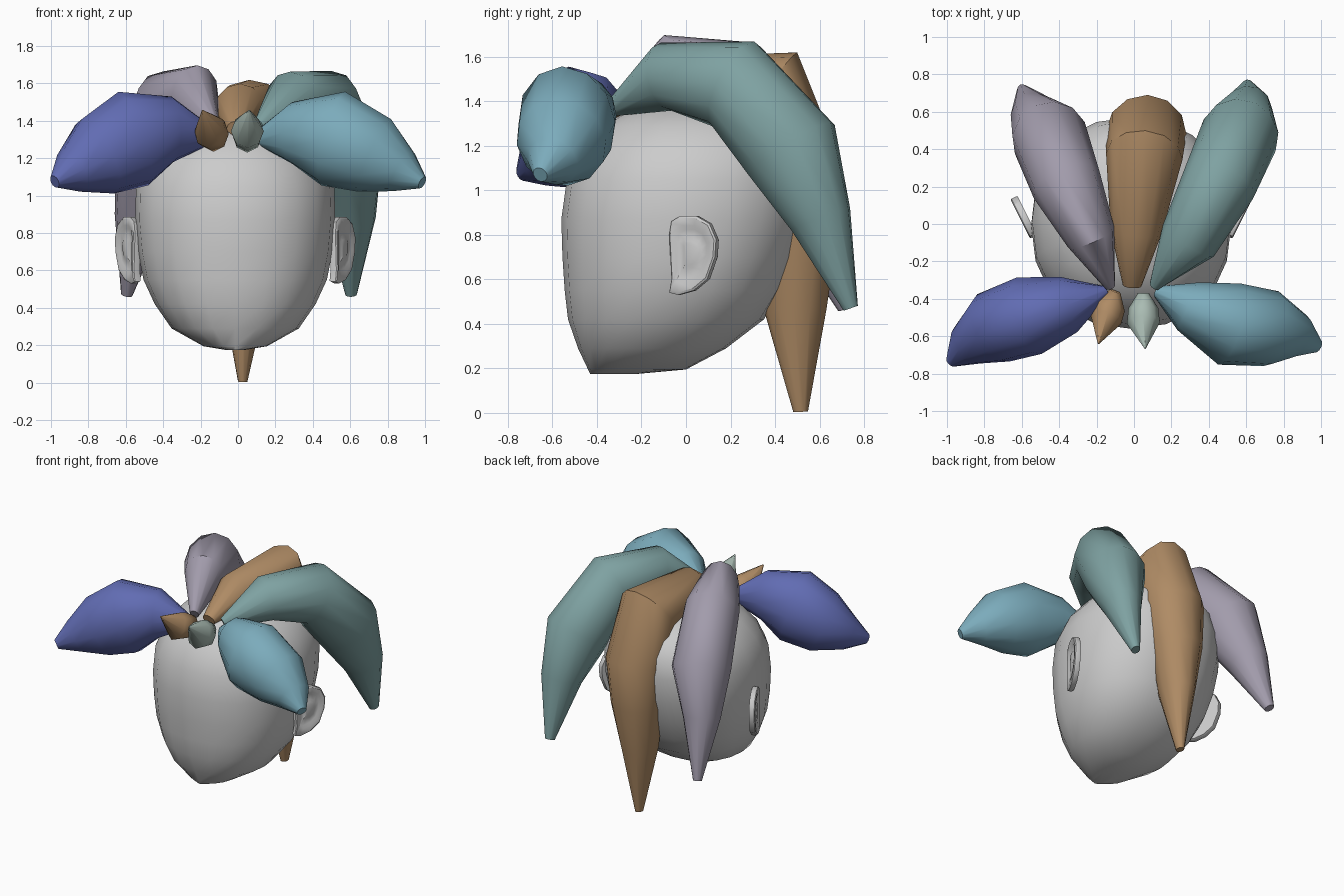
import bpy, bmesh
from math import sin, cos, pi, copysign
from mathutils import Vector as V


def finish(name, bm, color=None, angle=0.6):
    bmesh.ops.recalc_face_normals(bm, faces=bm.faces)
    me = bpy.data.meshes.new(name)
    bm.to_mesh(me)
    bm.free()
    ob = bpy.data.objects.new(name, me)
    bpy.context.collection.objects.link(ob)
    if color:
        mat = bpy.data.materials.new(name + "_colour")
        mat.diffuse_color = (*color, 1)
        me.materials.append(mat)
    bpy.ops.object.select_all(action='DESELECT')
    bpy.context.view_layer.objects.active = ob
    ob.select_set(True)
    bpy.ops.object.shade_smooth_by_angle(angle=angle)
    return ob


def loft(rings):
    bm = bmesh.new()
    vs = [[bm.verts.new(p) for p in r] for r in rings]
    n = len(vs[0])
    for a, b in zip(vs, vs[1:]):
        for i in range(n):
            j = (i + 1) % n
            bm.faces.new((a[i], a[j], b[j], b[i]))
    bm.faces.new(vs[0])
    bm.faces.new(vs[-1])
    return bm


# Head: horizontal rings of (z, front y, back y, half width)
CX = -0.015
levels = [(0.175, -0.43, -0.22, 0.05), (0.195, -0.44, 0.0, 0.17), (0.29, -0.485, 0.18, 0.34),
          (0.42, -0.53, 0.35, 0.43), (0.55, -0.545, 0.43, 0.49), (0.7, -0.555, 0.50, 0.52),
          (0.87, -0.56, 0.55, 0.535), (1.05, -0.535, 0.57, 0.53), (1.18, -0.475, 0.55, 0.48),
          (1.29, -0.38, 0.48, 0.39), (1.36, -0.26, 0.36, 0.26), (1.4, -0.1, 0.18, 0.1)]
rings = []
for z, f, b, w in levels:
    ring = []
    for i in range(20):
        a = 2 * pi * i / 20
        c, s = cos(a), sin(a)
        ring.append((CX + w * copysign(abs(c) ** 0.9, c),
                     (f + b) / 2 + (b - f) / 2 * copysign(abs(s) ** 0.9, s), z))
    rings.append(ring)
finish("head", loft(rings))

# Ears: outline (y, z) on a slanted plate with a shallow inner bowl
outline = [(-0.07, 0.80), (-0.06, 0.86), (-0.02, 0.885), (0.05, 0.885), (0.11, 0.85), (0.14, 0.78),
           (0.135, 0.70), (0.10, 0.60), (0.04, 0.55), (-0.03, 0.53), (-0.07, 0.54), (-0.06, 0.60)]
for side, label in ((1, "right"), (-1, "left")):
    def layer(scale, off):
        return [(CX + side * (0.56 + 0.5 * (0.03 + (y - 0.03) * scale) + off * 0.9),
                 0.03 + (y - 0.03) * scale - off * 0.45, 0.72 + (z - 0.72) * scale)
                for y, z in outline]
    finish(label + "_ear", loft([layer(0.97, -0.024), layer(1, -0.014), layer(1, 0.012),
                                 layer(0.94, 0.018), layer(0.74, 0.016), layer(0.62, 0.008),
                                 layer(0.4, 0.008), layer(0.3, 0.014)]))


# Hair locks: tapered tubes through (x, y, z, half width, half height)
def lock(name, color, pts, sides=12, angle=0.8):
    cs = [V(p[:3]) for p in pts]
    ref = cs[-1] - cs[0]
    across = V((ref.x, ref.y, 0)).cross(V((0, 0, 1))).normalized()
    rings = []
    for i, (c, p) in enumerate(zip(cs, pts)):
        t = V()
        if i:
            t += (c - cs[i - 1]).normalized()
        if i < len(cs) - 1:
            t += (cs[i + 1] - c).normalized()
        t.normalize()
        s = (across - t * across.dot(t)).normalized()
        u = s.cross(t)
        rings.append([c + s * p[3] * cos(2 * pi * k / sides) + u * p[4] * sin(2 * pi * k / sides)
                      for k in range(sides)])
    finish(name, loft(rings), color, angle)


BROWN = (0.43, 0.26, 0.13)
lock("left_side_lock", (0.12, 0.15, 0.45), [
    (-0.15, -0.36, 1.32, 0.03, 0.05), (-0.35, -0.43, 1.355, 0.155, 0.175),
    (-0.56, -0.49, 1.305, 0.215, 0.265), (-0.75, -0.555, 1.21, 0.2, 0.22),
    (-0.89, -0.65, 1.13, 0.12, 0.12), (-0.98, -0.74, 1.075, 0.03, 0.035)])
lock("right_side_lock", (0.2, 0.41, 0.5), [
    (0.12, -0.36, 1.31, 0.03, 0.05), (0.29, -0.44, 1.335, 0.14, 0.165),
    (0.51, -0.535, 1.305, 0.225, 0.26), (0.73, -0.56, 1.215, 0.205, 0.215),
    (0.88, -0.60, 1.13, 0.12, 0.12), (0.985, -0.655, 1.07, 0.035, 0.035)])
lock("right_back_lock", (0.21, 0.36, 0.36), [
    (0.11, -0.33, 1.37, 0.03, 0.04), (0.29, -0.09, 1.51, 0.16, 0.155),
    (0.455, 0.22, 1.475, 0.2, 0.215), (0.565, 0.475, 1.18, 0.21, 0.23),
    (0.605, 0.605, 0.87, 0.13, 0.145), (0.605, 0.74, 0.47, 0.03, 0.035)])
lock("left_back_lock", (0.36, 0.33, 0.41), [
    (-0.13, -0.33, 1.37, 0.03, 0.04), (-0.23, -0.07, 1.535, 0.135, 0.165),
    (-0.36, 0.21, 1.485, 0.19, 0.205), (-0.45, 0.46, 1.18, 0.205, 0.225),
    (-0.53, 0.57, 0.87, 0.13, 0.145), (-0.595, 0.715, 0.47, 0.03, 0.035)])
lock("centre_back_lock", BROWN, [
    (-0.01, -0.33, 1.36, 0.05, 0.04), (0.01, -0.05, 1.46, 0.135, 0.14),
    (0.055, 0.36, 1.43, 0.205, 0.235), (0.065, 0.49, 1.1, 0.215, 0.205),
    (0.05, 0.505, 0.8, 0.18, 0.175), (0.035, 0.49, 0.47, 0.12, 0.142),
    (0.025, 0.515, 0.005, 0.025, 0.033)])
# Small front tufts curling upward
lock("left_front_tuft", BROWN, [
    (-0.1, -0.36, 1.34, 0.03, 0.04), (-0.13, -0.44, 1.33, 0.085, 0.095),
    (-0.15, -0.51, 1.345, 0.085, 0.1), (-0.19, -0.64, 1.455, 0.004, 0.004)], 8, 1.0)
lock("right_front_tuft", (0.4, 0.5, 0.45), [
    (0.05, -0.37, 1.33, 0.03, 0.04), (0.05, -0.45, 1.325, 0.08, 0.095),
    (0.05, -0.53, 1.345, 0.088, 0.1), (0.06, -0.665, 1.455, 0.004, 0.004)], 8, 1.0)
